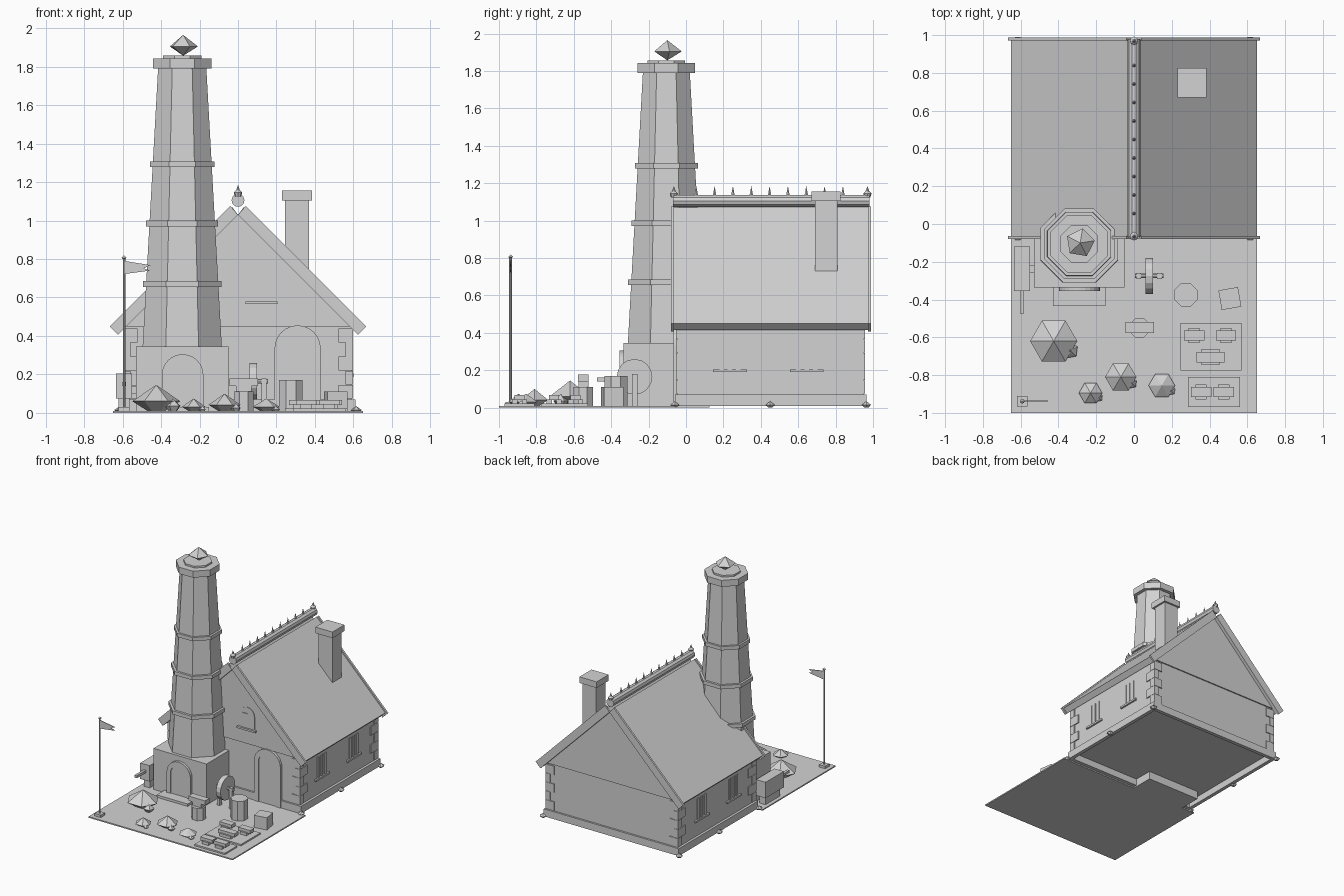
import bpy, bmesh, math
from mathutils import Matrix, Vector

cube = bpy.data.objects.get("Cube")
if cube:
    bpy.data.objects.remove(cube, do_unlink=True)

grey = bpy.data.materials.new("pale_grey")
grey.use_nodes = True
grey.diffuse_color = (0.65, 0.65, 0.65, 1)
grey.node_tree.nodes["Principled BSDF"].inputs["Base Color"].default_value = (0.65, 0.65, 0.65, 1)


def finish(name, bm):
    bmesh.ops.recalc_face_normals(bm, faces=bm.faces)
    mesh = bpy.data.meshes.new(name)
    bm.to_mesh(mesh)
    bm.free()
    mesh.materials.append(grey)
    obj = bpy.data.objects.new(name, mesh)
    bpy.context.scene.collection.objects.link(obj)
    return obj


def box(name, x, y, z, turn=0):
    """Box from (low, high) pairs, optionally turned about its own z axis."""
    bm = bmesh.new()
    mid = Vector([(a + b) / 2 for a, b in (x, y, z)])
    size = [b - a for a, b in (x, y, z)]
    mat = Matrix.Translation(mid) @ Matrix.Rotation(turn, 4, "Z") @ Matrix.Diagonal((*size, 1))
    bmesh.ops.create_cube(bm, size=1, matrix=mat)
    return finish(name, bm)


def prism(name, points, y0, y1):
    """Outline in x, z extruded along y."""
    bm = bmesh.new()
    face = bm.faces.new([bm.verts.new((x, y0, z)) for x, z in points])
    out = bmesh.ops.extrude_face_region(bm, geom=[face])["geom"]
    bmesh.ops.translate(bm, vec=(0, y1 - y0, 0), verts=[v for v in out if isinstance(v, bmesh.types.BMVert)])
    return finish(name, bm)


def lathe(name, profile, sides, loc, turn=0, axis="Z"):
    """Faceted turned shape from (radius, height) pairs."""
    bm = bmesh.new()
    rings = []
    for r, h in profile:
        if r == 0:
            rings.append([bm.verts.new((0, 0, h))] * sides)
        else:
            angles = [turn + math.tau * i / sides for i in range(sides)]
            rings.append([bm.verts.new((r * math.cos(a), r * math.sin(a), h)) for a in angles])
    for low, high in zip(rings, rings[1:]):
        for i in range(sides):
            j = (i + 1) % sides
            bm.faces.new(list(dict.fromkeys((low[i], low[j], high[j], high[i]))))
    for ring in (rings[0], rings[-1]):
        if ring[0] != ring[1]:
            bm.faces.new(ring)
    rot = {"Z": Matrix(), "X": Matrix.Rotation(math.pi / 2, 4, "Y"),
           "Y": Matrix.Rotation(-math.pi / 2, 4, "X")}[axis]
    bm.transform(Matrix.Translation(loc) @ rot)
    return finish(name, bm)


def arch(cx, half, z0, top, steps=12):
    """Round-headed outline."""
    pts = [(cx - half, z0)]
    for i in range(steps + 1):
        a = math.pi * (1 - i / steps)
        pts.append((cx + half * math.cos(a), top - half + half * math.sin(a)))
    return pts + [(cx + half, z0)]


def arch_frame(name, cx, half, z0, top, width, y0, y1):
    """Raised surround following a round-headed opening."""
    outer = arch(cx, half, z0, top)
    inner = arch(cx, half - width, z0, top - width)
    return prism(name, outer + inner[::-1], y0, y1)


def octagon(half):
    return half / math.cos(math.pi / 8)


# Ground, walls, and a plinth that is open underneath
box("ground", (-.65, .65), (-1, -.06), (0, .01))
for y in (-.06, .935):
    box("plinth_end", (-.61, .61), (y, y + .03), (.01, .07))
for x in (-.61, .58):
    box("plinth_side", (x, x + .03), (-.03, .935), (.01, .07))
box("walls", (-.59, .59), (-.045, .95), (.065, .46))
prism("gable", [(-.585, .45), (.585, .45), (0, 1.035)], -.055, .96)

# Roof slopes with raised verge boards at both ends
slope = [(.03, 1.07), (.65, .45), (.615, .415), (0, 1.03)]
verge = [(.04, 1.076), (.667, .449), (.624, .406), (0, 1.03)]
for side, s in (("left", 1), ("right", -1)):
    prism(side + "_roof", [(s * x, z) for x, z in slope], -.072, .978)
    edge = [(s * x, z) for x, z in verge]
    prism(side + "_front_verge", edge, -.08, -.064)
    prism(side + "_back_verge", edge, .972, .988)

# Ridge with spikes and end finials
lathe("ridge", [(.034, -.07), (.034, .98)], 10, (0, 0, 1.105), axis="Y")
for i in range(9):
    lathe("ridge_spike", [(.01, 0), (.01, .01), (0, .055)], 6, (0, .055 + .098 * i, 1.13))
for y in (-.065, .97):
    lathe("ridge_finial", [(.016, 0), (.022, .02), (.01, .032), (0, .06)], 8, (0, y, 1.125))

# Chimney
box("chimney", (.245, .37), (.69, .81), (.65, 1.12))
box("chimney_cap", (.23, .385), (.67, .825), (1.105, 1.155))

# Corner stones, alternating long and short
for s in (-1, 1):
    for end, d in ((-.045, 1), (.95, -1)):
        for i in range(5):
            z = .075 + .073 * i
            long_y, long_x = (.09, .04) if i % 2 else (.045, .075)
            xs = sorted((s * .598, s * (.598 - long_x)))
            ys = sorted((end - d * .008, end + d * long_y))
            box("corner_stone", xs, ys, (z, z + .071))
    for y in (-.06, .45, .965):
        lathe("foot_stone", [(.012, 0), (.028, .015), (0, .035)], 6, (s * .615, y, 0))

    # Side windows: sill and bars
    for y in (.235, .645):
        box("window_sill", sorted((s * .58, s * .604)), (y - .09, y + .09), (.19, .205))
        for k in (-1, 0, 1):
            box("window_bar", sorted((s * .58, s * .596)),
                (y + .045 * k - .012, y + .045 * k + .012), (.205, .375))

# House door
arch_frame("door_surround", .31, .12, .01, .455, .04, -.066, -.04)
prism("door", arch(.31, .08, .01, .415), -.06, -.04)

# Gable window with sill
prism("gable_window", arch(.125, .065, .58, .75), -.06, -.05)
box("gable_window_sill", (.04, .205), (-.075, -.05), (.565, .58))
box("gable_upright", (.12, .13), (-.066, -.058), (.62, .7))
box("gable_crossbar", (.085, .13), (-.066, -.058), (.69, .7))

# Tower
TX, TY = -.29, -.105
box("tower_base", (-.53, -.05), (-.335, .125), (0, .345))
eighth = math.pi / 8
lathe("tower_shaft", [(octagon(.206), .34), (octagon(.125), 1.8)], 8, (TX, TY, 0), eighth)
for half, z in ((.205, .655), (.187, .97), (.168, 1.278)):
    lathe("tower_band", [(octagon(half), z), (octagon(half), z + .03)], 8, (TX, TY, 0), eighth)
lathe("tower_cap", [(octagon(.153), 1.79), (octagon(.153), 1.843)], 8, (TX, TY, 0), eighth)
lathe("tower_rim", [(octagon(.1), 1.84), (octagon(.1), 1.857)], 8, (TX, TY, 0), eighth)
lathe("tower_flame", [(0, 1.857), (.078, 1.905), (0, 1.965)], 5, (TX + .005, TY + .005, 0), .15)
arch_frame("furnace_surround", -.288, .108, 0, .305, .035, -.356, -.33)
prism("furnace_door", arch(-.288, .073, 0, .27), -.349, -.33)
box("furnace_step", (-.43, -.15), (-.435, -.335), (0, .03))

# Bellows beside the tower
box("bellows_stand", (-.62, -.565), (-.33, -.14), (0, .09))
box("bellows", (-.635, -.55), (-.355, -.12), (.075, .205))
box("bellows_handle", (-.603, -.582), (-.475, -.355), (.14, .16))
box("bellows_nozzle", (-.56, -.52), (-.26, -.22), (.1, .14))

# Grindstone
lathe("grindstone", [(.095, -.02), (.095, .02)], 16, (.08, -.275, .165), axis="X")
lathe("grindstone_axle", [(.012, -.075), (.012, .075)], 8, (.08, -.275, .165), axis="X")
for x in (.025, .135):
    box("grindstone_post", (x - .012, x + .012), (-.29, -.26), (0, .18))

# Barrel, crate, anvil on a stump
lathe("barrel", [(.066, 0), (.066, .17)], 8, (.275, -.375, 0), eighth)
box("crate", (.455, .56), (-.447, -.342), (0, .11), .17)
lathe("stump", [(.056, 0), (.056, .11)], 8, (.03, -.55, 0), eighth)
box("anvil_foot", (-.01, .07), (-.575, -.52), (.11, .14))
box("anvil_top", (-.045, .105), (-.577, -.52), (.14, .178))

# Ore heaps, each with a small lump
for x, y, r, h in ((-.425, -.62, .125, .145), (-.07, -.81, .083, .1),
                   (-.23, -.895, .062, .075), (.147, -.855, .07, .075)):
    lathe("ore_heap", [(r * .3, .005), (r, h * .42), (0, h)], 6, (x, y, 0))
    lathe("ore_lump", [(r * .15, .005), (r * .35, h * .25), (0, h * .5)], 5, (x + r * .7, y - r * .4, 0), .5)

# Ingot stacks on two pallets
box("back_pallet", (.245, .57), (-.775, -.525), (0, .022))
box("front_pallet", (.285, .56), (-.97, -.81), (0, .022))
for x, y in ((.318, -.59), (.487, -.59), (.385, -.705), (.425, -.705),
             (.355, -.89), (.475, -.89)):
    for d in (-.026, .026):
        box("ingot", (x - .03, x + .03), (y + d - .014, y + d + .014), (.022, .045))
    box("top_ingot", (x - .054, x + .054), (y - .027, y + .027), (.04, .067))

# Flagpole
box("flagpole_base", (-.62, -.565), (-.965, -.91), (0, .03))
lathe("flagpole", [(.007, .02), (.007, .8)], 8, (-.592, -.938, 0))
lathe("flagpole_knob", [(0, .793), (.013, .806), (0, .819)], 8, (-.592, -.938, 0))
prism("flag", [(-.59, .79), (-.455, .768), (-.49, .752), (-.455, .74), (-.59, .722)], -.941, -.935)
